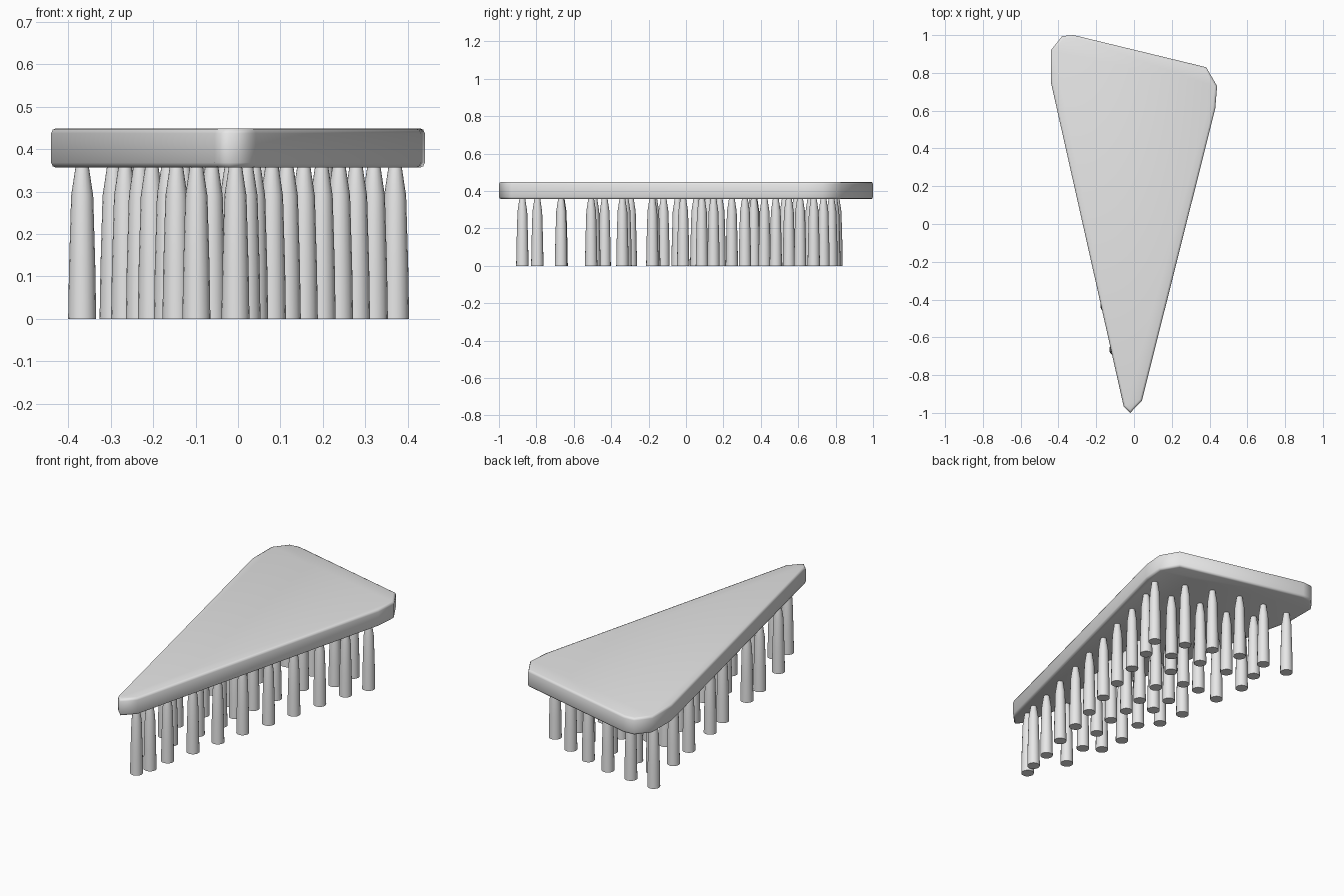
import bpy, bmesh, math

cube = bpy.data.objects.get("Cube")
if cube:
    bpy.data.objects.remove(cube, do_unlink=True)

# Single pale grey material
grey = bpy.data.materials.new("pale_grey")
grey.use_nodes = True
grey.diffuse_color = (0.8, 0.8, 0.8, 1)
for node in grey.node_tree.nodes:
    if node.type == 'BSDF_PRINCIPLED':
        node.inputs["Base Color"].default_value = grey.diffuse_color

SLAB_BOTTOM, SLAB_TOP = 0.356, 0.449


def make_object(name, bm, angle):
    bmesh.ops.recalc_face_normals(bm, faces=bm.faces[:])
    mesh = bpy.data.meshes.new(name)
    bm.to_mesh(mesh)
    bm.free()
    mesh.materials.append(grey)
    obj = bpy.data.objects.new(name, mesh)
    bpy.context.collection.objects.link(obj)
    bpy.ops.object.select_all(action='DESELECT')
    obj.select_set(True)
    bpy.context.view_layer.objects.active = obj
    bpy.ops.object.shade_smooth_by_angle(angle=math.radians(angle))
    return obj


# Wedge-shaped slab: extruded outline with softened rims
outline = [(-0.02, -1), (0.042, -0.935), (0.43, 0.61), (0.44, 0.73), (0.382, 0.83),
           (-0.32, 1), (-0.38, 0.995), (-0.44, 0.92), (-0.44, 0.75), (-0.055, -0.965)]
bm = bmesh.new()
base = bm.faces.new([bm.verts.new((x, y, SLAB_BOTTOM)) for x, y in outline])
lid = bmesh.ops.extrude_face_region(bm, geom=[base])["geom"]
bmesh.ops.translate(bm, vec=(0, 0, SLAB_TOP - SLAB_BOTTOM),
                    verts=[g for g in lid if isinstance(g, bmesh.types.BMVert)])
bmesh.ops.recalc_face_normals(bm, faces=bm.faces[:])
rims = [e for e in bm.edges if abs(e.verts[0].co.z - e.verts[1].co.z) < 0.001]
bmesh.ops.bevel(bm, geom=rims, offset=0.012, segments=2, profile=0.5, affect='EDGES')
make_object("slab", bm, 100)

# Pegs: tapered shafts with a narrow shoulder under the slab
peg_profile = [(0.033, 0), (0.031, 0.12), (0.026, 0.29), (0.016, 0.356), (0.014, 0.365)]
SIDES = 16


def make_peg(name, x, y):
    bm = bmesh.new()
    rings = []
    for radius, z in peg_profile:
        rings.append([bm.verts.new((x + radius * math.cos(math.tau * i / SIDES),
                                    y + radius * math.sin(math.tau * i / SIDES), z))
                      for i in range(SIDES)])
    for low, high in zip(rings, rings[1:]):
        for i in range(SIDES):
            j = (i + 1) % SIDES
            bm.faces.new((low[i], low[j], high[j], high[i]))
    bm.faces.new(rings[0])
    bm.faces.new(rings[-1])
    make_object(name, bm, 40)


# Peg positions, grouped by the part of the slab they support
rows = {
    "left_edge_peg": [(.37, .61), (.32, .48), (.278, .315), (.238, .147), (.197, -.015),
                      (.155, -.18), (.115, -.34), (.08, -.507), (.038, -.668),
                      (.02, -.795), (-.006, -.875)],
    "back_edge_peg": [(.224, .683), (.081, .735), (-.069, .778), (-.219, .793), (-.367, .805)],
    "right_edge_peg": [(-.26, .665), (-.293, .528), (-.266, .355), (-.231, .119),
                       (-.203, -.03), (-.165, -.295), (-.145, -.435), (-.098, -.665)],
    "inner_peg": [(.206, .55), (.042, .589), (-.124, .606), (.1, .42), (.056, .245),
                  (-.032, .363), (-.133, .366), (.033, .085), (-.086, .18), (-.087, .055),
                  (.015, -.045), (.015, -.17), (-.128, -.12), (-.016, -.323), (-.062, -.49)],
}
for row, spots in rows.items():
    for number, (x, y) in enumerate(spots, 1):
        make_peg(f"{row}_{number}", x, y)
